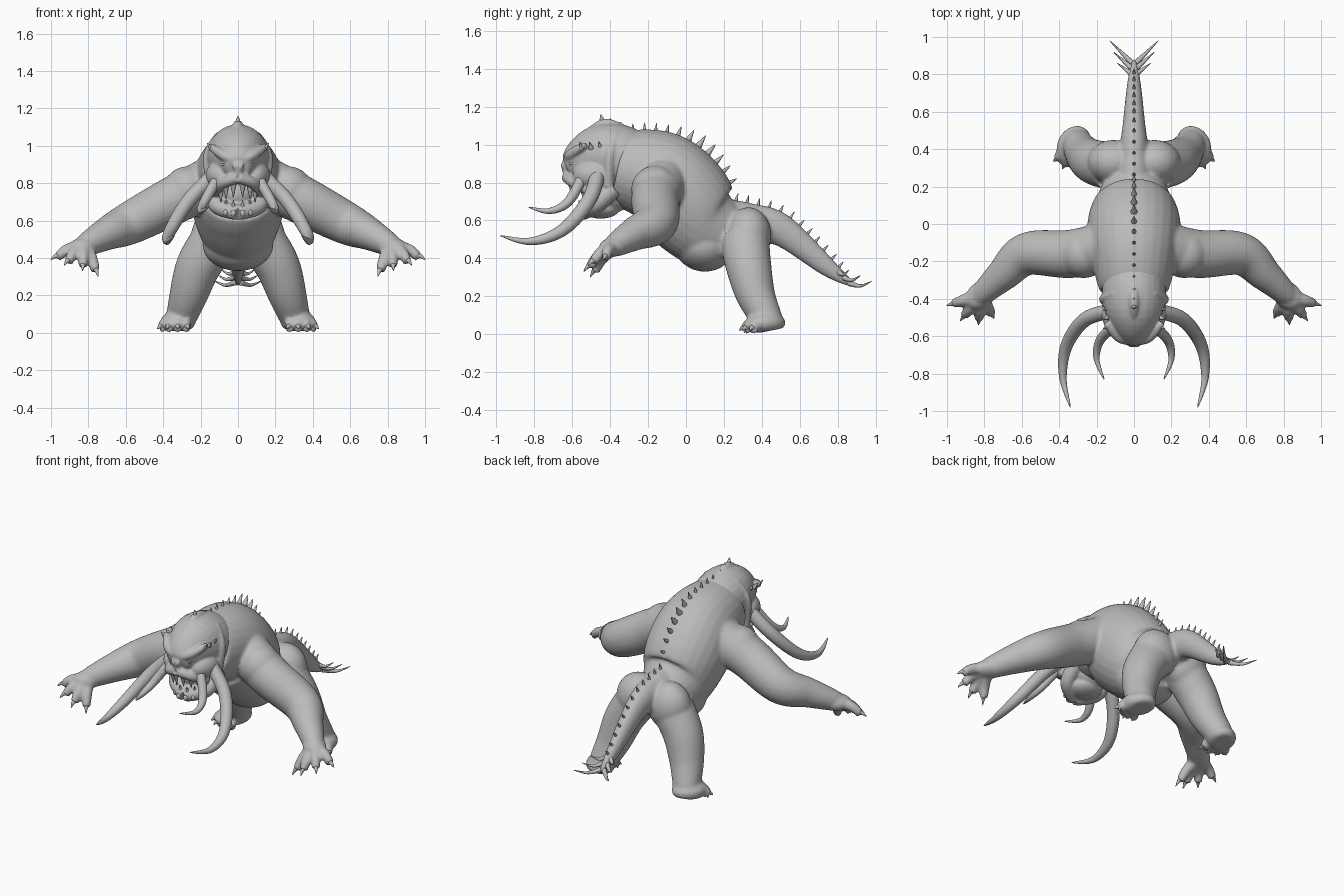
import bpy, bmesh, math
from mathutils import Vector, Matrix

default_cube = bpy.data.objects.get("Cube")
if default_cube:
    bpy.data.objects.remove(default_cube)

COLOUR = (0.5, 0.5, 0.5, 1)
hide = bpy.data.materials.new("grey_hide")
hide.use_nodes = True
hide.diffuse_color = COLOUR
hide.node_tree.nodes["Principled BSDF"].inputs["Base Color"].default_value = COLOUR


def smooth_path(points, steps=8):
    """Smooth curve through the given points."""
    points = [Vector(p) for p in points]
    padded = [points[0]] + points + [points[-1]]
    curve = []
    for before, start, end, after in zip(padded, padded[1:], padded[2:], padded[3:]):
        leave, arrive = (end - before) / 2, (after - start) / 2
        for step in range(steps):
            t = step / steps
            ease = t * t * (3 - 2 * t)
            curve.append(start.lerp(end, ease) + leave * t * (1 - t) ** 2 - arrive * t * t * (1 - t))
    return curve + [points[-1]]


def tube(bm, points, thick, thin, bulge=0, flat=1, pair=False, sides=28):
    """Tapered tube along a curve; bulge swells the middle, flat scales the width."""
    for side in ((1, -1) if pair else (1,)):
        path = [Vector((p.x * side, p.y, p.z)) for p in smooth_path(points)]
        last = len(path) - 1
        heading = (path[1] - path[0]).normalized()
        across = Vector((0, 1, 0)) if abs(heading.x) > 0.7 else Vector((1, 0, 0))
        rings = []
        for i, centre in enumerate(path):
            along = (path[min(i + 1, last)] - path[max(i - 1, 0)]).normalized()
            across = (across - along * across.dot(along)).normalized()
            upward = along.cross(across)
            t = i / last
            radius = thick + (thin - thick) * t + bulge * math.sin(math.pi * t)
            ring = []
            for k in range(sides):
                angle = math.tau * k / sides
                ring.append(bm.verts.new(centre + across * radius * flat * math.cos(angle)
                                         + upward * radius * math.sin(angle)))
            rings.append(ring)
        for ring, following in zip(rings, rings[1:]):
            for k in range(sides):
                bm.faces.new((ring[k], ring[k - 1], following[k - 1], following[k]))
        bm.faces.new(rings[0])
        bm.faces.new(reversed(rings[-1]))


def ball(bm, centre, radii, turn=0, pair=False):
    x, y, z = centre
    for side in ((1, -1) if pair else (1,)):
        matrix = (Matrix.Translation((x * side, y, z)) @ Matrix.Rotation(turn * side, 4, 'Z')
                  @ Matrix.Diagonal((*radii, 1)))
        bmesh.ops.create_uvsphere(bm, u_segments=28, v_segments=16, radius=1, matrix=matrix)


def spike(bm, base, tip, radius, bow=(0, 0, 0), pair=False):
    """Pointed cone whose middle is pushed sideways by bow."""
    base, tip = Vector(base), Vector(tip)
    middle = base.lerp(tip, 0.5) + Vector(bow)
    tube(bm, [base, middle, tip], radius, 0.001, pair=pair, sides=8)


def paw(flesh, claws, centre, first, spread, reach, drop, shrink, droop, thickness):
    """Four clawed digits fanned around a palm or sole."""
    centre = Vector(centre)
    for i in range(4):
        angle = first + spread * i
        out = Vector((math.cos(angle), math.sin(angle), 0)) * (reach - shrink * i)
        tip = centre + out - Vector((0, 0, drop + droop * i))
        knuckle = centre.lerp(tip, 0.5) + Vector((0, 0, thickness / 2))
        tube(flesh, [centre, knuckle, centre.lerp(tip, 0.8)], thickness, thickness * 0.6, pair=True)
        spike(claws, centre.lerp(tip, 0.7), tip, thickness * 0.6, (0, 0, thickness / 4), pair=True)


def finish(bm, name, voxel=0, rounds=5):
    bmesh.ops.recalc_face_normals(bm, faces=bm.faces)
    mesh = bpy.data.meshes.new(name)
    bm.to_mesh(mesh)
    bm.free()
    mesh.materials.append(hide)
    mesh.shade_smooth()
    obj = bpy.data.objects.new(name, mesh)
    bpy.context.collection.objects.link(obj)
    if voxel:
        blend = obj.modifiers.new("blend", 'REMESH')
        blend.mode, blend.voxel_size, blend.use_smooth_shade = 'VOXEL', voxel, True
        soften = obj.modifiers.new("soften", 'SMOOTH')
        soften.iterations = rounds
    return obj


body, claws = bmesh.new(), bmesh.new()

# Torso, chest, belly, hips and tail
tube(body, [(0, -.36, .88), (0, -.15, .83), (0, -.02, .71), (0, .11, .57), (0, .27, .52)],
     thick=.19, thin=.14, bulge=.1, flat=.95)
ball(body, (0, -.12, .66), (.2, .15, .13))
ball(body, (0, .1, .47), (.19, .16, .14))
ball(body, (.11, .33, .52), (.14, .12, .15), pair=True)
tube(body, [(0, .2, .56), (0, .34, .57), (0, .5, .55), (0, .75, .35), (0, .88, .26)],
     thick=.16, thin=.012, flat=.75)

# Legs and feet
tube(body, [(.12, .31, .5), (.21, .33, .36), (.265, .37, .2), (.31, .44, .06)],
     thick=.13, thin=.075, bulge=.01, pair=True)
ball(body, (.32, .42, .06), (.09, .11, .06), turn=.5, pair=True)
paw(body, claws, (.32, .42, .05), first=-2, spread=.45, reach=.14, drop=.03,
    shrink=0, droop=0, thickness=.045)

# Shoulders, arms and hands
ball(body, (.27, -.16, .76), (.13, .13, .13), pair=True)
tube(body, [(.14, -.12, .81), (.34, -.16, .71), (.57, -.16, .59), (.7, -.27, .53), (.83, -.39, .46)],
     thick=.135, thin=.055, bulge=.02, pair=True)
ball(body, (.82, -.38, .46), (.09, .07, .05), turn=-.7, pair=True)
paw(body, claws, (.82, -.38, .46), first=-.3, spread=-.6, reach=.19, drop=.07,
    shrink=.015, droop=.03, thickness=.04)

# Flat soles, lifting slightly towards the heel
for vert in body.verts:
    vert.co.z = max(vert.co.z, .2 * max(vert.co.y - .35, 0))
body = finish(body, "body", voxel=.009, rounds=10)
finish(claws, "claws")

# Skull, cheeks and crest ridge
head = bmesh.new()
tube(head, [(0, -.28, .9), (0, -.45, .94), (0, -.63, .88)], thick=.17, thin=.06, bulge=.055, flat=.95)
ball(head, (.11, -.5, .84), (.06, .1, .07), turn=-.3, pair=True)
tube(head, [(0, -.34, 1.08), (0, -.44, 1.11), (0, -.56, 1.02)], thick=.03, thin=.02)
# Brows, upper lip and the ridge framing the face
tube(head, [(.015, -.625, .92), (.08, -.605, .95), (.15, -.53, 1)], thick=.02, thin=.015, bulge=.01, pair=True)
tube(head, [(0, -.63, .83), (.08, -.59, .8), (.12, -.49, .75)], thick=.03, thin=.03, pair=True)
tube(head, [(.1, -.37, 1.06), (.16, -.4, .95), (.14, -.41, .78)], thick=.02, thin=.03, pair=True)
# Nose bridge and nostrils
tube(head, [(0, -.6, .97), (0, -.63, .9), (0, -.62, .85)], thick=.02, thin=.03)
ball(head, (.015, -.65, .89), (.015, .01, .02), pair=True)
# Lower jaw, throat and mouth lining
tube(head, [(.12, -.38, .77), (.11, -.48, .68), (0, -.55, .64)], thick=.05, thin=.04, pair=True)
ball(head, (0, -.45, .66), (.1, .1, .05))
ball(head, (0, -.4, .74), (.11, .13, .1))
finish(head, "head", voxel=.007)

# Eyes
eyes = bmesh.new()
ball(eyes, (.07, -.6, .9), (.02, .02, .01), pair=True)
finish(eyes, "eyes")

# Teeth and chin lumps follow the arches of the jaws
teeth, lumps = bmesh.new(), bmesh.new()
for i in range(3):
    angle = .25 + .45 * i
    sideways, forward = .1 * math.sin(angle), .11 * math.cos(angle)
    upper = Vector((sideways, -.5 - forward, .76 + forward * .4))
    lower = Vector((sideways, -.45 - forward, .69 - forward * .2))
    spike(teeth, upper, upper + Vector((0, .01, -.08)), .02, pair=True)
    spike(teeth, lower, lower + Vector((0, -.01, .04)), .013, pair=True)
    ball(lumps, lower - Vector((0, .02, .03)), (.014, .014, .018), pair=True)
finish(teeth, "teeth")
finish(lumps, "chin_lumps")

# Long outer tusks and short inner tusks
tusks = bmesh.new()
tube(tusks, [(.1, -.46, .87), (.26, -.51, .71), (.36, -.65, .55), (.38, -.82, .49), (.34, -.98, .52)],
     thick=.04, thin=.002, bulge=.012, pair=True)
tube(tusks, [(.1, -.54, .84), (.18, -.62, .7), (.2, -.72, .65), (.16, -.83, .67)],
     thick=.03, thin=.002, bulge=.005, pair=True)
finish(tusks, "tusks")

# Back spikes stand on the body along its midline, tallest over the hump
spikes = bmesh.new()
bpy.context.view_layer.update()
surface = body.evaluated_get(bpy.context.evaluated_depsgraph_get())
y = -.28
while y < .84:
    hit, base, normal, _ = surface.ray_cast(Vector((0, y, 2)), Vector((0, 0, -1)))
    if hit:
        normal = Vector((0, normal.y, normal.z)).normalized()
        height = .03 + .025 * math.exp(-((y - .08) / .12) ** 2)
        lean = Vector((0, height * .1, height * .2))
        spike(spikes, base - normal * .02, base + normal * height + lean, height * .45)
    y += .06 * max(normal.z, .5)
finish(spikes, "back_spikes")

# Crest spikes and a row of small horns above each brow
crest = bmesh.new()
for i in range(3):
    y = -.43 + .05 * i
    spike(crest, (0, y, 1.07), (0, y - .02, 1.16 - .02 * i), .035)
    spike(crest, (.14, y - .12, .98), (.165, y - .13, 1.015), .015, pair=True)
finish(crest, "crest_spikes")

# Tail-tip spikes fan out sideways
fan = bmesh.new()
for i in range(3):
    spike(fan, (.01, .86 - .03 * i, .27 + .03 * i), (.13 - .02 * i, .98 - .06 * i, .28 + .03 * i),
          .017, (0, 0, -.02), pair=True)
finish(fan, "tail_spikes")
